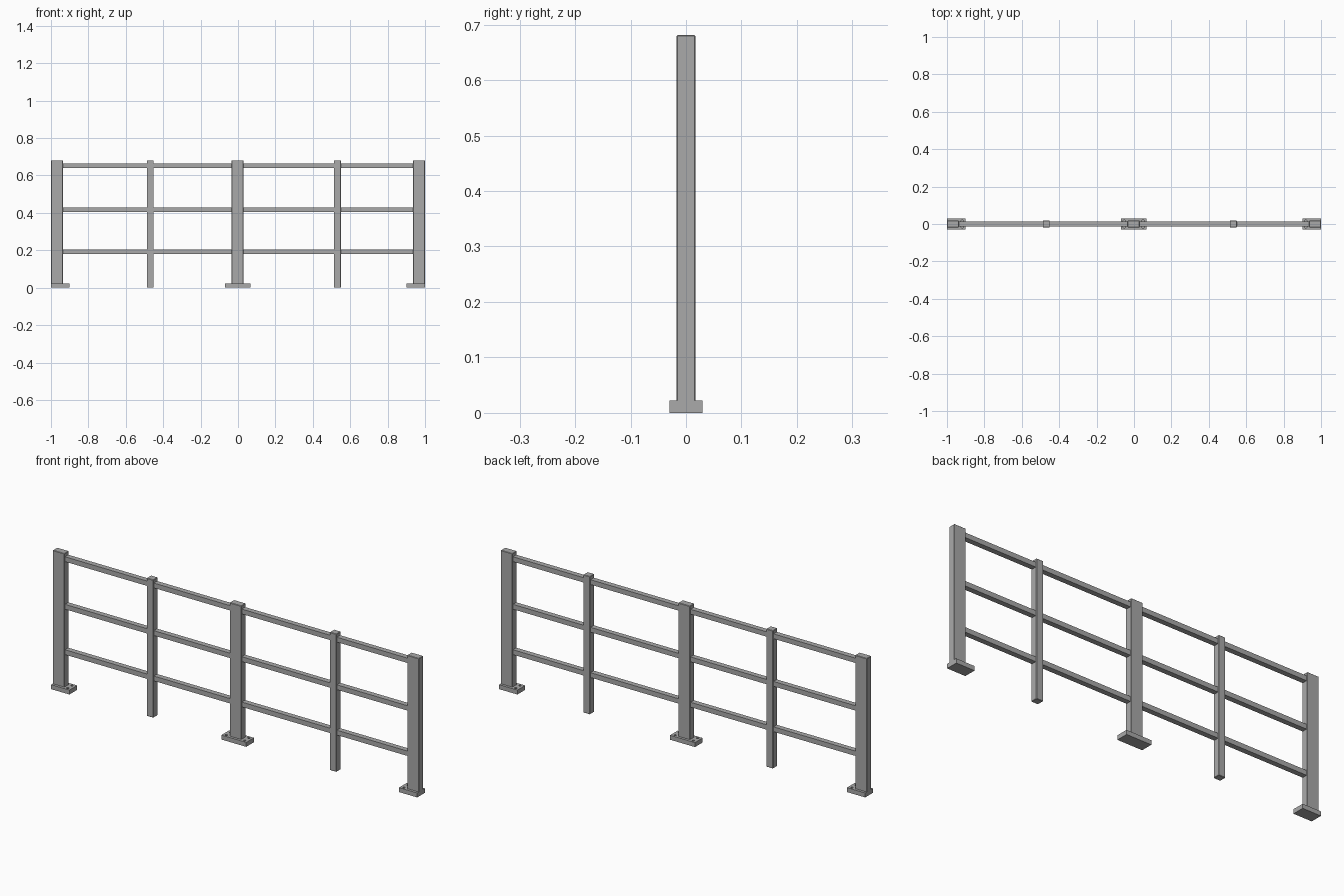
import bpy

cube = bpy.data.objects.get("Cube")
if cube:
    bpy.data.objects.remove(cube, do_unlink=True)

# Plain grey metal
grey = bpy.data.materials.new("grey_metal")
grey.use_nodes = True
colour = (0.4, 0.4, 0.4, 1)
grey.diffuse_color = colour
grey.node_tree.nodes["Principled BSDF"].inputs["Base Color"].default_value = colour


def box(name, x, z, size, bevel=0):
    """Box centred on x, standing at height z."""
    bpy.ops.mesh.primitive_cube_add(size=1, location=(x, 0, z + size[2] / 2))
    ob = bpy.context.object
    ob.name = name
    ob.scale = size
    bpy.ops.object.transform_apply(location=False, rotation=False, scale=True)
    ob.data.materials.append(grey)
    if bevel:
        mod = ob.modifiers.new("soft_edges", "BEVEL")
        mod.width = bevel
        mod.segments = 1
    return ob


def drill(plate, x):
    """Two blind bolt holes in the top of a base plate."""
    for y in (-0.016, 0.016):
        bpy.ops.mesh.primitive_cylinder_add(vertices=12, radius=0.006, depth=0.03,
                                            location=(x, y, 0.027))
        cutter = bpy.context.object
        cutter.name = "bolt_hole_cutter"
        cutter.data.materials.append(grey)
        cutter.hide_render = True
        cutter.hide_set(True)
        mod = plate.modifiers.new("bolt_hole", "BOOLEAN")
        mod.operation = "DIFFERENCE"
        mod.solver = "EXACT"
        mod.object = cutter


# Main posts on base plates; the end plates extend only inwards
for name, x, plate_x, width, holes in (
        ("right", -0.968, -0.95, 0.1, (-0.918,)),
        ("middle", -0.002, -0.002, 0.136, (-0.052, 0.048)),
        ("left", 0.968, 0.95, 0.1, (0.918,))):
    box(name + "_post", x, 0.01, (0.064, 0.035, 0.671), 0.002)
    plate = box(name + "_base_plate", plate_x, 0, (width, 0.06, 0.022))
    for hole_x in holes:
        drill(plate, hole_x)

# Slim posts between the main posts
for name, x in (("right", -0.469), ("left", 0.531)):
    box(name + "_slim_post", x, 0, (0.037, 0.035, 0.681), 0.002)

# Horizontal rails, split into bays between posts
for level, z in (("bottom", 0.181), ("middle", 0.405), ("top", 0.64)):
    for side, x0, x1 in (("right", -0.95, -0.01), ("left", 0.0, 0.95)):
        box(f"{level}_rail_{side}", (x0 + x1) / 2, z, (x1 - x0, 0.026, 0.024))
